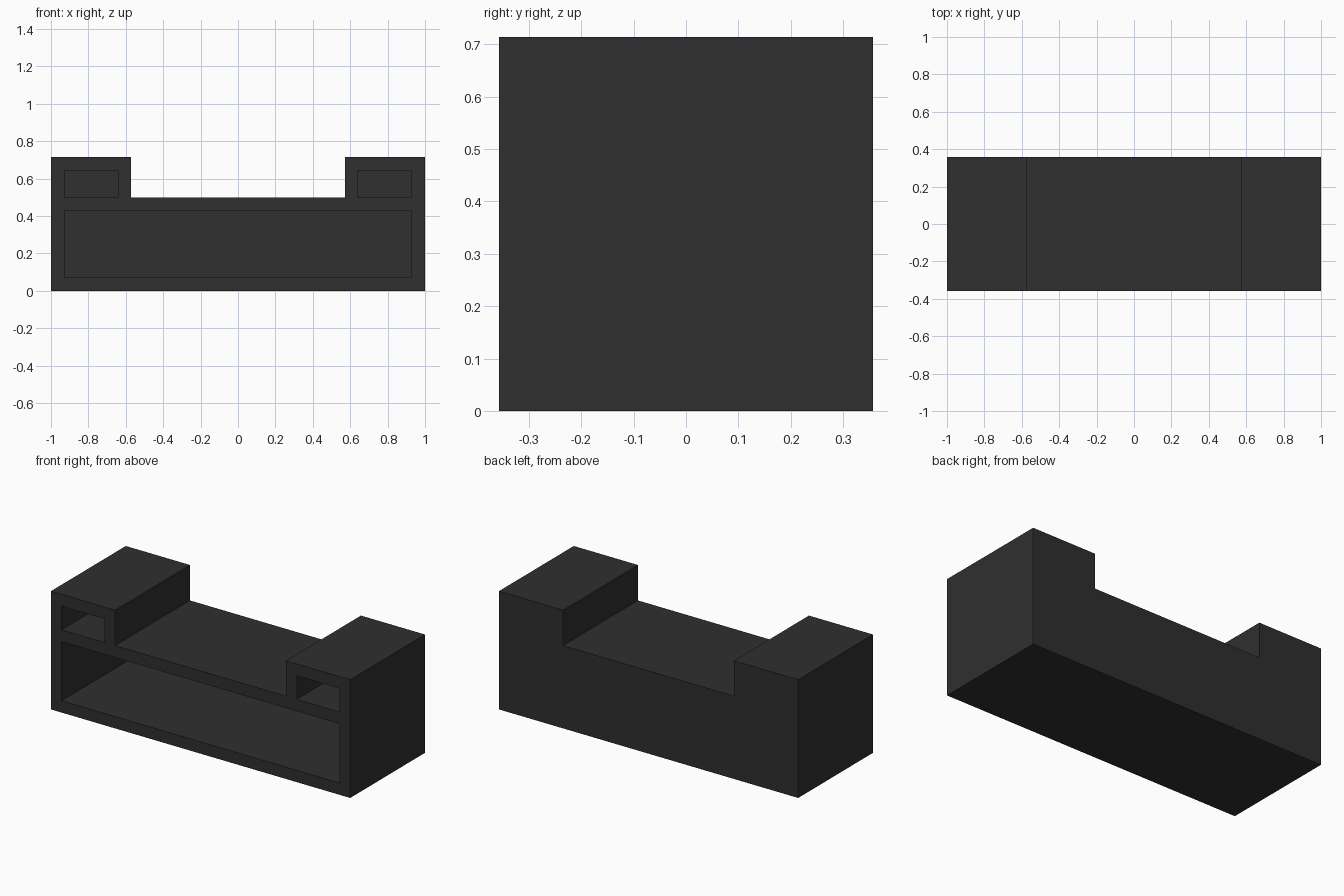
import bpy, bmesh

if "Cube" in bpy.data.objects:
    bpy.data.objects.remove(bpy.data.objects["Cube"])

U = 1 / 14                 # board thickness, the module of the whole piece
DEPTH = 5 * U              # half depth

mat = bpy.data.materials.new("charcoal")
mat.diffuse_color = (0.029, 0.029, 0.029, 1)
mat.use_nodes = True
mat.node_tree.nodes["Principled BSDF"].inputs["Base Color"].default_value = mat.diffuse_color


def prism(name, profile, y0, y1):
    """Extrude an x-z profile (in board units) from y0 to y1."""
    bm = bmesh.new()
    face = bm.faces.new([bm.verts.new((x * U, y0, z * U)) for x, z in profile])
    ext = bmesh.ops.extrude_face_region(bm, geom=[face])
    moved = [v for v in ext["geom"] if isinstance(v, bmesh.types.BMVert)]
    bmesh.ops.translate(bm, verts=moved, vec=(0, y1 - y0, 0))
    bmesh.ops.recalc_face_normals(bm, faces=bm.faces)
    mesh = bpy.data.meshes.new(name)
    bm.to_mesh(mesh)
    bm.free()
    mesh.materials.append(mat)
    obj = bpy.data.objects.new(name, mesh)
    bpy.context.collection.objects.link(obj)
    return obj


def rect(x0, x1, z0, z1):
    return [(x0, z0), (x1, z0), (x1, z1), (x0, z1)]


# Stepped cabinet body with a raised block at each end
half = [(14, 0), (14, 10), (8, 10), (8, 7)]
body = prism("cabinet_body", half + [(-x, z) for x, z in reversed(half)], -DEPTH, DEPTH)

# Open compartments: one wide lower bay and a cubby in each raised block
bays = {
    "lower_bay": rect(-13, 13, 1, 6),
    "left_cubby": rect(-13, -9, 7, 9),
    "right_cubby": rect(9, 13, 7, 9),
}
for name, profile in bays.items():
    cutter = prism(name + "_cutter", profile, -DEPTH - U, DEPTH - U)
    cutter.hide_render = True
    cutter.hide_set(True)
    mod = body.modifiers.new(name, 'BOOLEAN')
    mod.operation = 'DIFFERENCE'
    mod.solver = 'EXACT'
    mod.object = cutter
